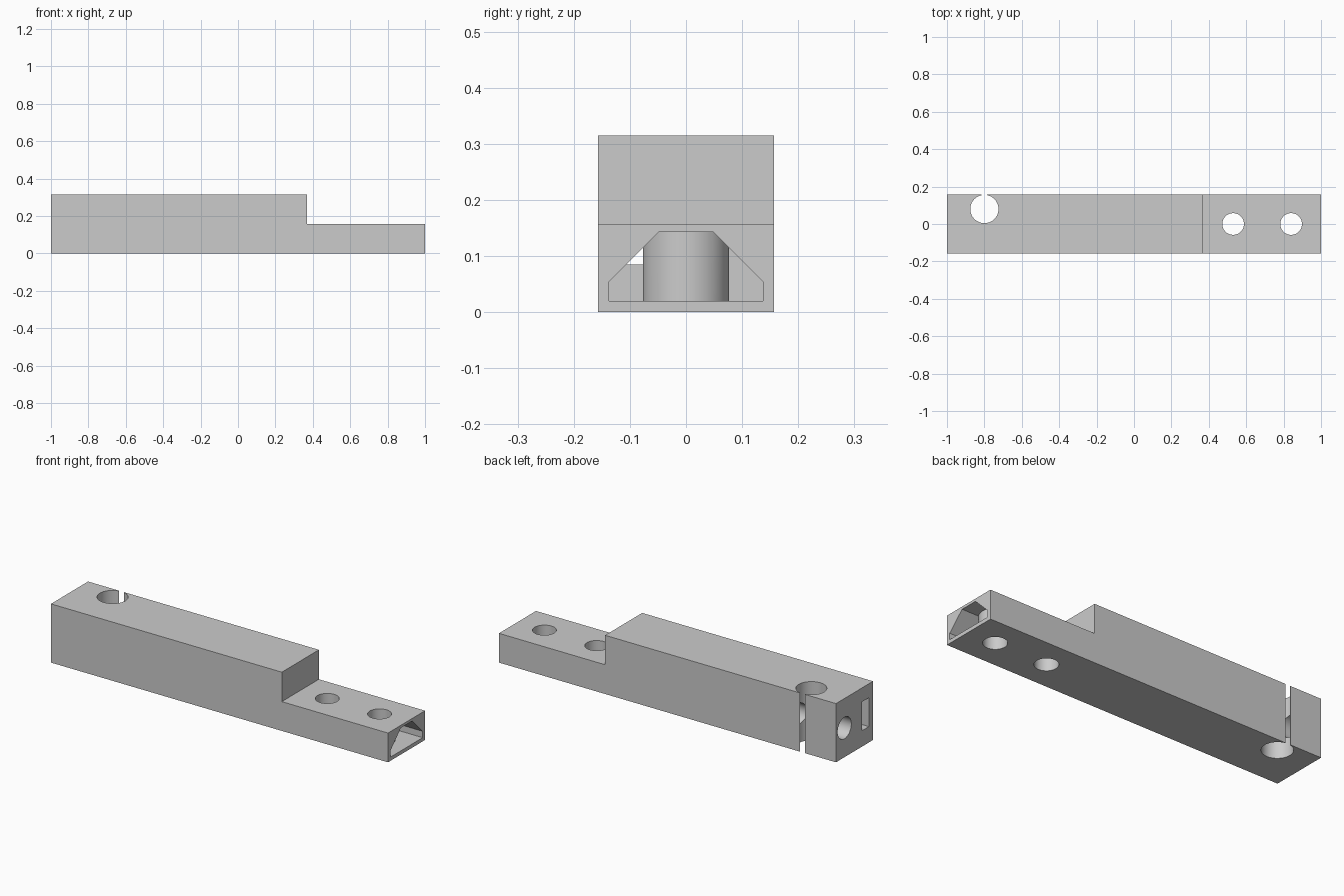
import bpy, bmesh, math
from mathutils import Matrix

cube = bpy.data.objects.get("Cube")
if cube:
    bpy.data.objects.remove(cube, do_unlink=True)

mat = bpy.data.materials.new("light grey")
mat.use_nodes = True
GREY = (0.6, 0.6, 0.6, 1)
mat.diffuse_color = GREY
mat.node_tree.nodes["Principled BSDF"].inputs["Base Color"].default_value = GREY


def finish(name, bm):
    bmesh.ops.recalc_face_normals(bm, faces=bm.faces)
    mesh = bpy.data.meshes.new(name)
    bm.to_mesh(mesh)
    bm.free()
    mesh.materials.append(mat)
    obj = bpy.data.objects.new(name, mesh)
    bpy.context.collection.objects.link(obj)
    return obj


def prism(name, points, offset):
    """Extrude a closed profile of 3D points along an offset."""
    bm = bmesh.new()
    face = bm.faces.new([bm.verts.new(p) for p in points])
    ext = bmesh.ops.extrude_face_region(bm, geom=[face])
    moved = [v for v in ext["geom"] if isinstance(v, bmesh.types.BMVert)]
    bmesh.ops.translate(bm, verts=moved, vec=offset)
    return finish(name, bm)


def box(name, x0, x1, y0, y1, z0, z1):
    pts = [(x0, y0, z0), (x1, y0, z0), (x1, y1, z0), (x0, y1, z0)]
    return prism(name, pts, (0, 0, z1 - z0))


def cylinder(name, centre, radius, length, along_x=False):
    bm = bmesh.new()
    m = Matrix.Translation(centre)
    if along_x:
        m = m @ Matrix.Rotation(math.pi / 2, 4, 'Y')
    bmesh.ops.create_cone(bm, cap_ends=True, segments=64, radius1=radius,
                          radius2=radius, depth=length, matrix=m)
    return finish(name, bm)


def combine(target, tool, operation='DIFFERENCE'):
    mod = target.modifiers.new(tool.name, 'BOOLEAN')
    mod.object = tool
    mod.operation = operation
    mod.solver = 'EXACT'
    bpy.context.view_layer.objects.active = target
    bpy.ops.object.modifier_apply(modifier=mod.name)
    bpy.data.objects.remove(tool, do_unlink=True)


HALF, TOP, LOW, STEP = 0.157, 0.315, 0.157, 0.37
HOLES = (0.53, 0.84)

# Stepped bar
side = [(-1, 0), (1, 0), (1, LOW), (STEP, LOW), (STEP, TOP), (-1, TOP)]
body = prism("stepped_bar", [(x, -HALF, z) for x, z in side], (0, 2 * HALF, 0))

# Chamfered tunnel from the low end, leaving a round post at each screw hole
half = [(0.137, 0.02), (0.137, 0.054), (0.048, 0.143)]
section = half + [(-y, z) for y, z in reversed(half)]
tunnel = prism("tunnel", [(1.1, y, z) for y, z in section], (-1.6, 0, 0))
for x in HOLES:
    combine(tunnel, cylinder("post", (x, 0, 0.1), 0.077, 0.4))
combine(body, tunnel)

# Screw holes through the posts
for x in HOLES:
    combine(body, cylinder("screw_hole", (x, 0, 0.1), 0.058, 0.6))

# Clamp hole with a slit to the back
combine(body, cylinder("clamp_hole", (-0.8, 0.08, 0.15), 0.0755, 0.6))
combine(body, box("slit", -0.815, -0.785, 0.08, 0.3, -0.1, 0.5))

# Round bore and rectangular channel in the left end
combine(body, cylinder("end_bore", (-0.85, 0.085, LOW), 0.058, 0.5, True))
combine(body, box("channel", -1.1, -0.4, -0.122, -0.062, 0.085, 0.24))

bpy.ops.object.select_all(action='DESELECT')
body.select_set(True)
bpy.context.view_layer.objects.active = body
bpy.ops.object.shade_smooth_by_angle(angle=math.radians(30))
